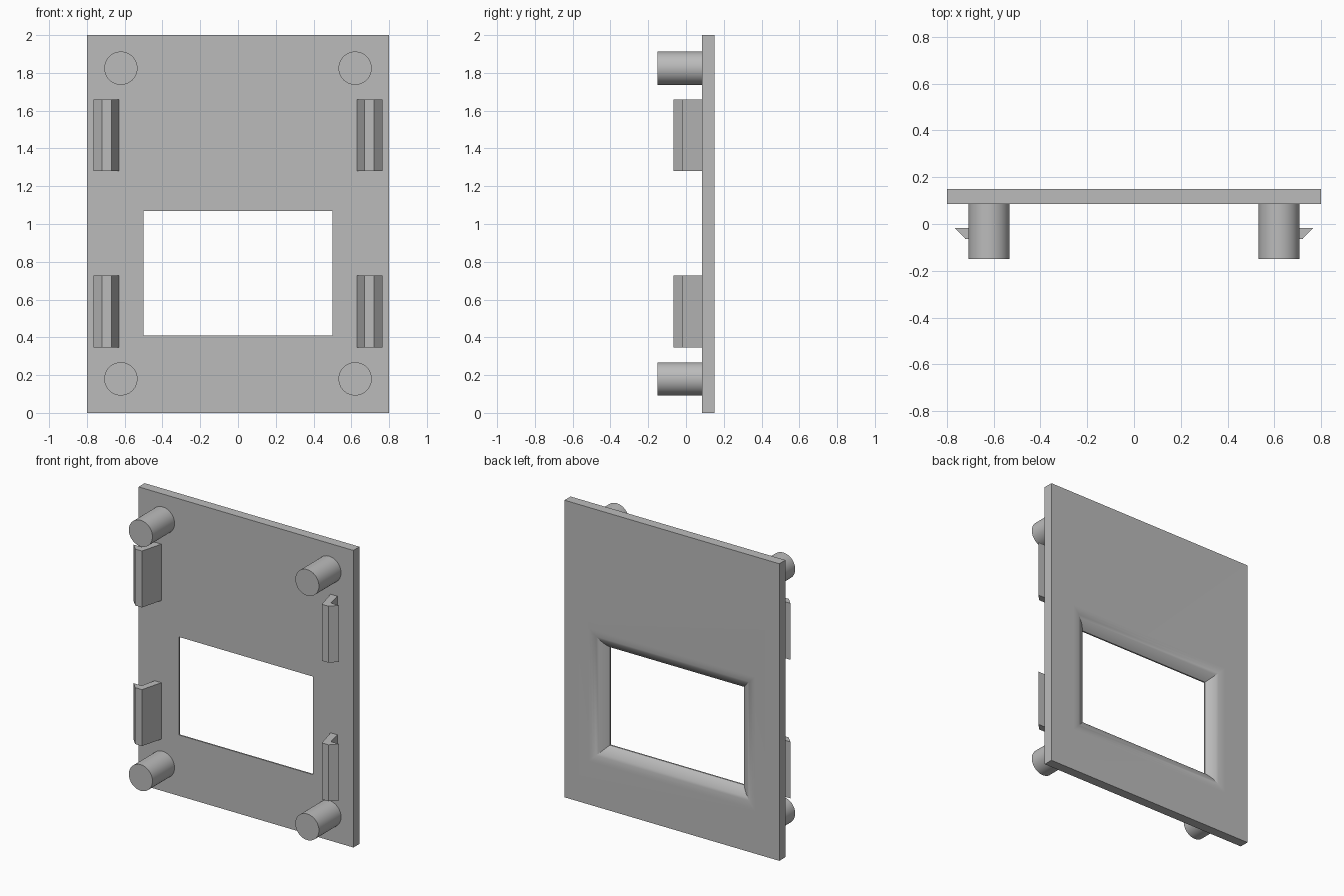
import bpy, bmesh, math

if "Cube" in bpy.data.objects:
    bpy.data.objects.remove(bpy.data.objects["Cube"])

grey = bpy.data.materials.new("plain grey")
grey.diffuse_color = (0.5, 0.5, 0.5, 1)
grey.use_nodes = True
grey.node_tree.nodes["Principled BSDF"].inputs["Base Color"].default_value = grey.diffuse_color

FRONT, BACK = 0.085, 0.15        # plate faces in y


def finish(bm, name, smooth=True):
    bmesh.ops.recalc_face_normals(bm, faces=bm.faces)
    mesh = bpy.data.meshes.new(name)
    bm.to_mesh(mesh)
    bm.free()
    mesh.materials.append(grey)
    ob = bpy.data.objects.new(name, mesh)
    bpy.context.collection.objects.link(ob)
    if smooth:
        bpy.ops.object.select_all(action='DESELECT')
        ob.select_set(True)
        bpy.context.view_layer.objects.active = ob
        bpy.ops.object.shade_smooth_by_angle(angle=math.radians(30))
    return ob


# Plate with a window whose back rim is rounded: rectangular rings bridged in a closed loop
def plate():
    bm = bmesh.new()
    wx, z0, z1 = 0.5, 0.41, 1.07
    lip, width = 0.01, 0.12
    depth = BACK - FRONT - lip
    theta = 2 * math.atan(depth / width)
    radius = width / math.sin(theta)

    def ring(x, low, high, y):
        return [bm.verts.new(p) for p in
                ((-x, y, low), (x, y, low), (x, y, high), (-x, y, high))]

    rings = [ring(0.8, 0, 2, BACK), ring(0.8, 0, 2, FRONT), ring(wx, z0, z1, FRONT)]
    steps = 8
    for i in range(steps + 1):
        a = theta * (1 - i / steps)
        out = width - radius * math.sin(a)
        y = BACK - radius * (1 - math.cos(a))
        rings.append(ring(wx + out, z0 - out, z1 + out, y))
    for a, b in zip(rings, rings[1:] + rings[:1]):
        for i in range(4):
            j = (i + 1) % 4
            bm.faces.new((a[i], a[j], b[j], b[i]))
    finish(bm, "window_plate")


# Round mounting post pointing forward
def post(x, z, name):
    bm = bmesh.new()
    bmesh.ops.create_cone(bm, cap_ends=True, segments=48, radius1=0.088,
                          radius2=0.088, depth=0.235)
    for v in bm.verts:
        a, b, c = v.co
        v.co = (x + a, c - 0.0325, z + b)
    finish(bm, name)


# Barbed snap clip, extruded upwards from its plan profile
def clip(side, z, name):
    profile = [(0.63, FRONT), (0.67, -0.065), (0.72, -0.065),
               (0.765, -0.018), (0.705, -0.018), (0.68, FRONT)]
    bm = bmesh.new()
    face = bm.faces.new([bm.verts.new((side * x, y, z)) for x, y in profile])
    new = bmesh.ops.extrude_face_region(bm, geom=[face])["geom"]
    bmesh.ops.translate(bm, vec=(0, 0, 0.38),
                        verts=[g for g in new if isinstance(g, bmesh.types.BMVert)])
    finish(bm, name, smooth=False)


plate()
for side, s in ((-1, "left"), (1, "right")):
    for level, pz, cz in (("lower", 0.18, 0.347), ("upper", 1.825, 1.28)):
        post(side * 0.62, pz, f"{level}_{s}_post")
        clip(side, cz, f"{level}_{s}_clip")
